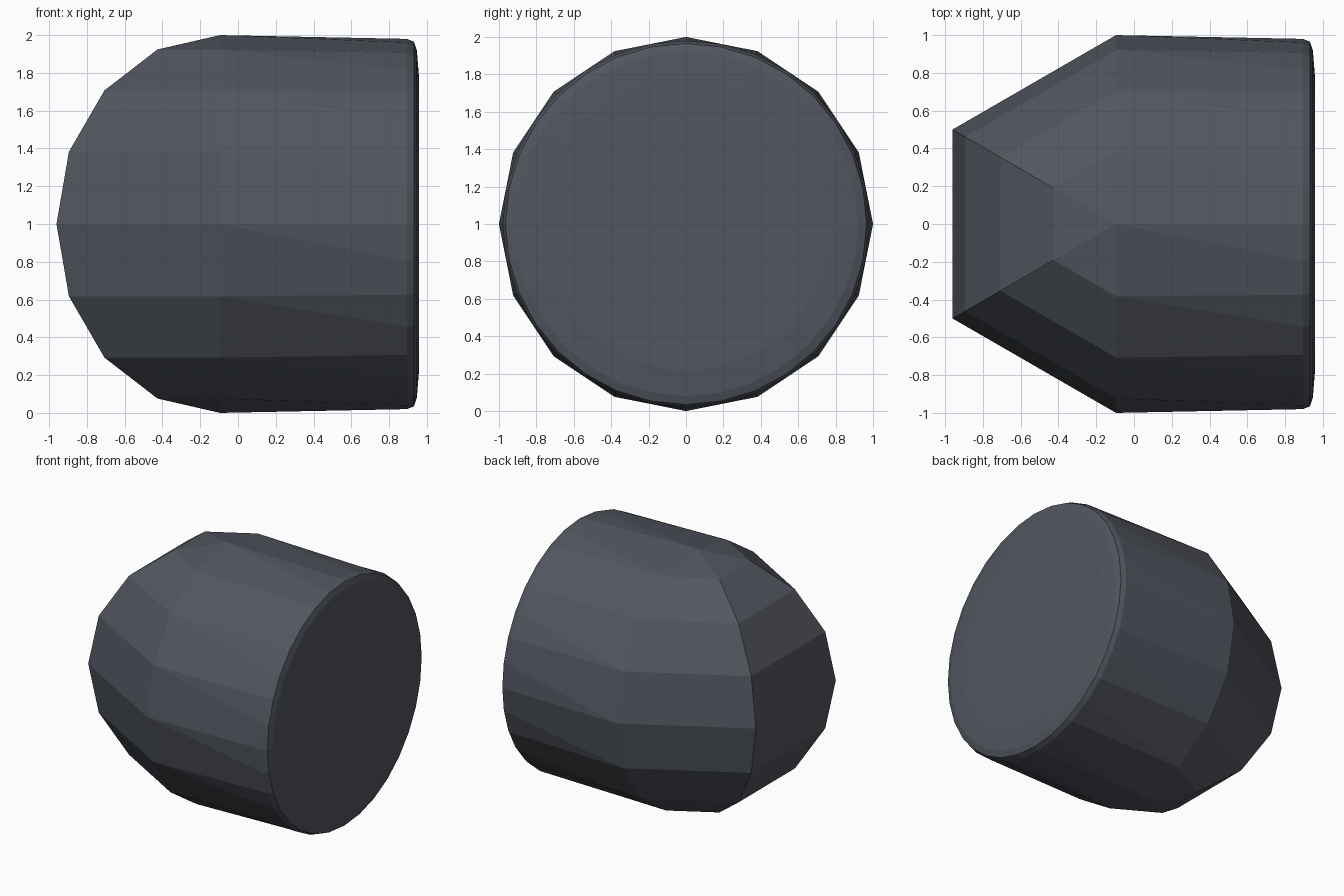
import bpy, bmesh
from math import sin, cos, pi, sqrt

cube = bpy.data.objects.get("Cube")
if cube:
    bpy.data.objects.remove(cube, do_unlink=True)

slate = bpy.data.materials.new("dark_slate")
slate.use_nodes = True
colour = (0.083, 0.092, 0.113, 1)
slate.diffuse_color = colour
slate.node_tree.nodes["Principled BSDF"].inputs["Base Color"].default_value = colour

SIDES = 16
JOINT_X = -0.095        # where the sleeve meets the mitred end


def ring(bm, x, radius, count):
    """Circle of vertices facing along x, starting at the top."""
    return [bm.verts.new((x, -radius * sin(2 * pi * i / count),
                          1 + radius * cos(2 * pi * i / count)))
            for i in range(count)]


def make_object(name, bm):
    bmesh.ops.remove_doubles(bm, verts=bm.verts, dist=1e-4)
    bmesh.ops.recalc_face_normals(bm, faces=bm.faces)
    mesh = bpy.data.meshes.new(name)
    bm.to_mesh(mesh)
    bm.free()
    mesh.materials.append(slate)
    obj = bpy.data.objects.new(name, mesh)
    bpy.context.collection.objects.link(obj)
    return obj


bm = bmesh.new()

# Mitred end: stacked half-hexagon sections, pinched at the top and bottom
sections = []
for k in range(SIDES // 2 + 1):
    angle = 2 * pi * k / SIDES
    a, z = sin(angle), 1 + cos(angle)
    reach = JOINT_X - a * sqrt(3) / 2
    outline = [(JOINT_X, -a), (reach, -a / 2), (reach, a / 2), (JOINT_X, a)]
    sections.append([bm.verts.new((x, y, z)) for x, y in outline])
for upper, lower in zip(sections, sections[1:]):
    for j in range(3):
        bm.faces.new((upper[j], upper[j + 1], lower[j + 1], lower[j]))

# Sleeve: the coarse ring widens into twice as many sides
coarse = ring(bm, JOINT_X, 1, SIDES)
count = SIDES * 2
fine = ring(bm, 0.895, 0.98, count)
for i in range(SIDES):
    nxt = (i + 1) % SIDES
    mid, end = fine[2 * i + 1], fine[2 * nxt]
    bm.faces.new((coarse[i], fine[2 * i], mid))
    bm.faces.new((coarse[i], mid, end, coarse[nxt]))

# Rounded rim and slightly domed cap
for x, radius in [(0.932, 0.965), (0.947, 0.92), (0.958, 0.78)]:
    outer, fine = fine, ring(bm, x, radius, count)
    for i in range(count):
        j = (i + 1) % count
        bm.faces.new((outer[i], outer[j], fine[j], fine[i]))
bm.faces.new(fine)

make_object("pipe_elbow_end", bm)
